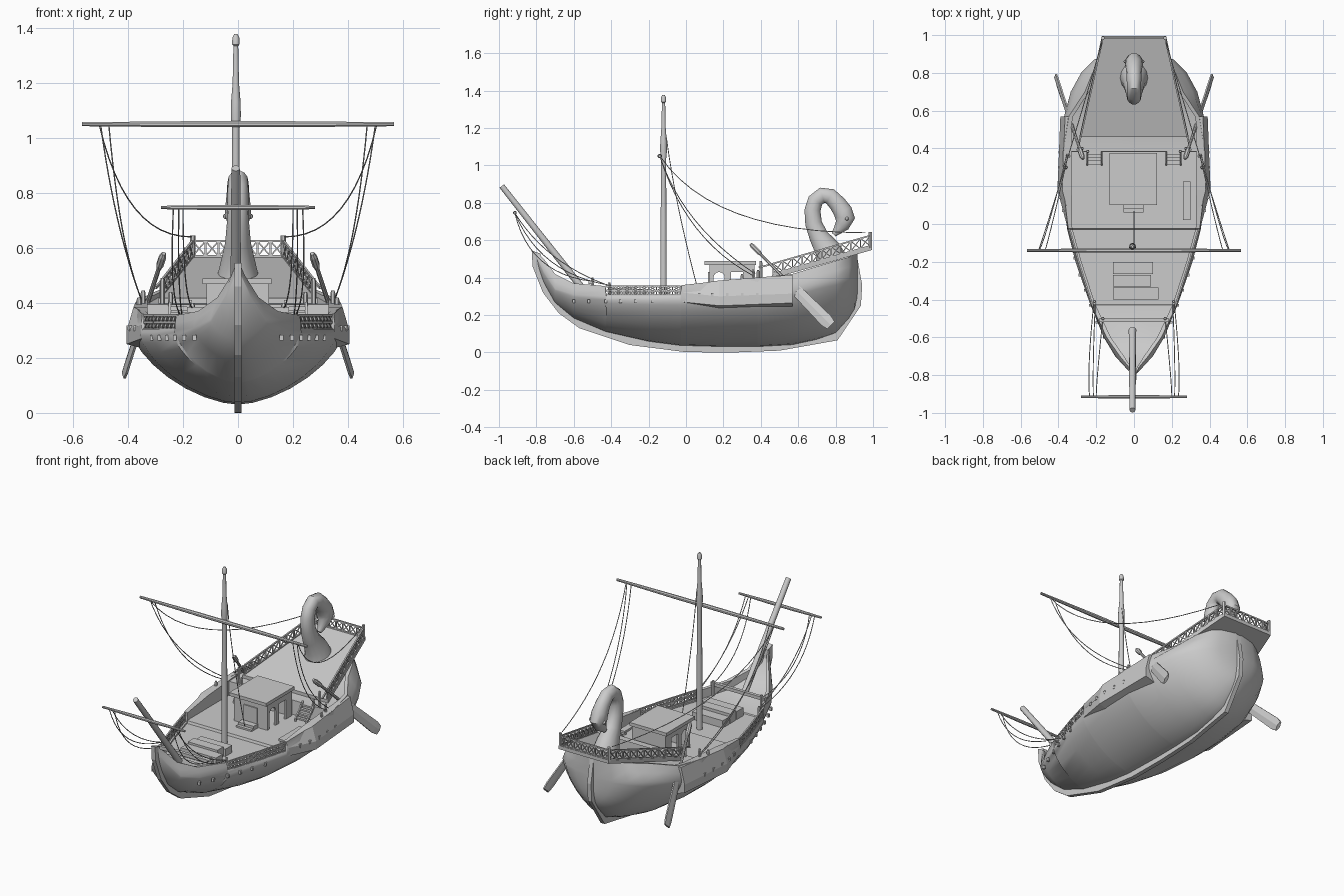
import bpy, bmesh, math
from mathutils import Vector as V


def finish(bm, name, smooth=True):
    bmesh.ops.recalc_face_normals(bm, faces=bm.faces)
    me = bpy.data.meshes.new(name)
    bm.to_mesh(me)
    bm.free()
    ob = bpy.data.objects.new(name, me)
    bpy.context.collection.objects.link(ob)
    if smooth:
        bpy.ops.object.select_all(action='DESELECT')
        ob.select_set(True)
        bpy.context.view_layer.objects.active = ob
        bpy.ops.object.shade_smooth_by_angle(angle=math.radians(38))
    return ob


def loft(bm, rings):
    vs = [[bm.verts.new(p) for p in r] for r in rings]
    n = len(vs[0])
    for a, b in zip(vs, vs[1:]):
        for i in range(n):
            j = (i + 1) % n
            bm.faces.new((a[i], a[j], b[j], b[i]))
    bm.faces.new(vs[0][::-1])
    bm.faces.new(vs[-1])


def tube(bm, pts, radii, sides=8, flat=1.0):
    pts = [V(p) for p in pts]
    if not isinstance(radii, (list, tuple)):
        radii = [radii] * len(pts)
    d = (pts[-1] - pts[0]).normalized()
    ref = V((1, 0, 0)) if abs(d.x) < .8 else V((0, 0, 1))
    rings = []
    for i, p in enumerate(pts):
        t = (pts[min(i + 1, len(pts) - 1)] - pts[max(i - 1, 0)]).normalized()
        u = t.cross(ref).normalized()
        v = t.cross(u)
        rings.append([p + radii[i] * (u * math.cos(a) + v * math.sin(a) * flat)
                      for a in (2 * math.pi * (k + .5) / sides for k in range(sides))])
    loft(bm, rings)


def box(bm, x0, x1, y0, y1, z0, z1):
    loft(bm, [[(x0, y, z0), (x1, y, z0), (x1, y, z1), (x0, y, z1)] for y in (y0, y1)])


def prism(bm, pts, vec):
    loft(bm, [pts, [V(p) + V(vec) for p in pts]])


def lattice(bm, p0, p1, h, n, tiers=1):
    p0, p1, up = V(p0), V(p1), V((0, 0, h))
    for k in range(tiers + 1):
        tube(bm, [p0 + up * k / tiers, p1 + up * k / tiers], .006, 4)
    for i in range(n + 1):
        a = p0.lerp(p1, i / n)
        tube(bm, [a, a + up], .005, 4)
        if i < n:
            b = p0.lerp(p1, (i + 1) / n)
            for k in range(tiers):
                lo, hi = up * k / tiers, up * (k + 1) / tiers
                tube(bm, [a + lo, b + hi], .0035, 4)
                tube(bm, [a + hi, b + lo], .0035, 4)


def rope(bm, a, c, b):
    a, c, b = V(a), V(c), V(b)
    tube(bm, [a * (1 - t) ** 2 + c * 2 * t * (1 - t) + b * t * t for t in [i / 12 for i in range(13)]], .0025, 5)


# Hull stations: y, keel z, half beam, beam z, top half width, top z, deck z
stations = [
    (-.795, .46, .012, .50, .012, .53, .525), (-.76, .37, .045, .43, .025, .50, .45),
    (-.70, .265, .10, .34, .075, .42, .38), (-.60, .182, .16, .31, .145, .37, .32),
    (-.43, .11, .23, .30, .225, .355, .30), (-.425, .109, .232, .28, .227, .305, .295),
    (-.2, .058, .31, .28, .30, .305, .295), (-.03, .036, .353, .28, .347, .305, .295),
    (-.025, .036, .354, .28, .348, .36, .31), (.2, .03, .385, .29, .375, .385, .31),
    (.38, .03, .385, .30, .375, .40, .31), (.385, .03, .385, .30, .375, .40, .395),
    (.57, .04, .37, .33, .345, .42, .40), (.7, .068, .335, .37, .26, .46, .45),
    (.8, .103, .28, .39, .22, .49, .48), (.87, .18, .21, .40, .17, .51, .50),
    (.9, .228, .125, .40, .11, .525, .515), (.917, .29, .02, .40, .02, .53, .52)]
bm = bmesh.new()
rings = []
for y, zk, w, zm, wt, zt, zd in stations:
    half = []
    for i in range(1, 9):
        a = i / 8 * math.pi / 2
        half.append((w * math.sin(a) ** 1.2, zm - (zm - zk) * math.cos(a) ** 1.38))
    half.append(((w + wt) / 2 + .15 * (w - wt), (zm + zt) / 2))
    ti = wt - min(.022, wt * .4)
    half += [(wt, zt), (ti, zt), (ti, zd)]
    rings.append([V((0, y, zk))] + [V((x, y, z)) for x, z in half] + [V((0, y, zd))]
                 + [V((-x, y, z)) for x, z in half[::-1]])
loft(bm, rings)
finish(bm, "hull")

# Keel with stem and stern posts
bm = bmesh.new()
keel = [(-.825, .545), (-.82, .46), (-.765, .32), (-.68, .21), (-.57, .13), (-.3, .04), (0, .002), (.25, 0),
        (.5, .01), (.81, .065), (.935, .25), (.942, .36), (.91, .54)]
rings = []
for y, z in keel:
    d = (V((0, max(-.55, min(.6, y)), .45)) - V((0, y, z))).normalized() * .05
    rings.append([V((s * .013, y, z)) + d * k for s, k in ((-1, 0), (1, 0), (1, 1), (-1, 1))])
loft(bm, rings)
finish(bm, "keel", False)

# Projecting side boxes and oar ports
bm, ports = bmesh.new(), bmesh.new()
for s in (-1, 1):
    loft(bm, [[(s * .33, y, zt), (s * (x - .025), y, zt), (s * x, y, zb + .05), (s * x, y, zb), (s * .33, y, zb - .02)]
              for x, y, zb, zt in ((.352, -.02, .27, .358), (.405, .18, .25, .385), (.39, .57, .265, .415))])
    for y, x in ((-.6, .158), (-.52, .196), (-.43, .23), (-.35, .259), (-.27, .286), (-.18, .313)):
        box(ports, s * x - .007, s * x + .007, y - .007, y + .007, .264, .284)
    for y, x in ((.07, .372), (.14, .389), (.22, .397), (.3, .394), (.38, .391)):
        box(ports, s * x - .008, s * x + .008, y - .007, y + .007, .298, .318)
finish(bm, "side_boxes", False)
finish(ports, "oar_ports", False)

# Sloping stern platform and all lattice railings
bm = bmesh.new()
prism(bm, [(-.29, .46, .395), (.29, .46, .395), (.17, .995, .548), (-.17, .995, .548)], (0, 0, .022))
finish(bm, "stern_platform", False)
bm = bmesh.new()
for s in (-1, 1):
    lattice(bm, (s * .282, .465, .42), (s * .165, .985, .57), .055, 10, 1)
    lattice(bm, (s * .22, -.43, .305), (s * .293, -.2, .305), .05, 5, 2)
    lattice(bm, (s * .293, -.2, .305), (s * .34, -.03, .305), .05, 4, 2)
    tube(bm, [(s * .165, .985, .56), (s * .165, .985, .645)], .01, 6)
    tube(bm, [(s * .30, .39, .455), (s * .28, .47, .475)], .006, 4)
lattice(bm, (-.165, .985, .57), (.165, .985, .57), .055, 7, 1)
finish(bm, "railings", False)

# Curved bird neck and head at the stern: y, z, radius
neck = [(.775, .50, .085), (.755, .555, .07), (.71, .62, .053), (.682, .69, .046), (.676, .76, .044),
        (.692, .812, .043), (.728, .841, .043), (.77, .835, .044), (.81, .795, .047), (.838, .755, .052),
        (.85, .72, .055), (.835, .68, .04), (.79, .63, .014)]
bm = bmesh.new()
tube(bm, [(0, y, z) for y, z, r in neck], [r for y, z, r in neck], 14, .88)
finish(bm, "bird_neck")
bm = bmesh.new()
for s in (-1, 1):
    eye = bmesh.ops.create_uvsphere(bm, u_segments=8, v_segments=6, radius=.01)["verts"]
    bmesh.ops.translate(bm, verts=eye, vec=(s * .045, .86, .715))
finish(bm, "bird_eyes")

# Cabin: side walls with door and window notches, end walls, roof, doorstep
bm = bmesh.new()
arch = [(.177 - .03 * math.cos(a), .40 + .03 * math.sin(a)) for a in [math.pi * i / 8 for i in range(9)]]
wall = [(.125, .305), (.147, .305)] + arch + [(.207, .305), (.24, .305), (.24, .43), (.305, .43), (.305, .305),
                                            (.365, .305), (.365, .47), (.125, .47)]
for x in (-.115, .1):
    prism(bm, [(x, y, z) for y, z in wall], (.012, 0, 0))
box(bm, -.115, .112, .125, .137, .305, .47)
box(bm, -.115, .112, .353, .365, .305, .47)
box(bm, -.045, .045, .118, .126, .31, .43)
box(bm, -.13, .122, .1, .375, .468, .488)
box(bm, -.055, .05, .08, .125, .305, .335)
box(bm, -.055, .05, .06, .08, .305, .32)
finish(bm, "cabin", False)

# Deck fittings: stairs, bench, cargo hatches, bow crossbeam, posts
bm = bmesh.new()
for s in (-1, 1):
    for i in range(4):
        box(bm, s * .21 - .035, s * .21 + .035, .315 + .018 * i, .333 + .018 * i, .325 + .02 * i, .335 + .02 * i)
    for x in (.172, .248):
        prism(bm, [(s * x - .004, .31, .305), (s * x - .004, .385, .39), (s * x - .004, .385, .41),
                   (s * x - .004, .31, .33)], (.008, 0, 0))
finish(bm, "stairs", False)
bm = bmesh.new()
box(bm, .26, .30, .02, .225, .325, .338)
for y in (.03, .2):
    box(bm, .265, .295, y, y + .015, .30, .325)
finish(bm, "bench", False)
bm = bmesh.new()
for x1, y0, y1, z in ((.10, -.265, -.2, .34), (.09, -.33, -.27, .355), (.13, -.4, -.335, .345)):
    box(bm, -.11, x1, y0, y1, .29, z)
finish(bm, "cargo_hatches", False)
bm = bmesh.new()
box(bm, -.185, .185, -.52, -.5, .365, .385)
for s in (-1, 1):
    for x, y, z0, z1 in ((.165, -.5, .30, .40), (.21, -.41, .29, .375), (.345, .36, .38, .445),
                         (.275, .4, .39, .49), (.245, .385, .39, .44), (.36, .3, .37, .42)):
        tube(bm, [(s * x, y, z0), (s * x, y, z1 - .01), (s * x, y, z1)], [.009, .009, .006], 6)
finish(bm, "posts_and_crossbeam", False)

# Mast, slanted foremast and both yards
bm = bmesh.new()
mast = [(.29, .018), (.7, .016), (1.03, .014), (1.08, .019), (1.13, .018), (1.2, .012), (1.335, .009),
        (1.34, .014), (1.365, .013), (1.378, .006)]
tube(bm, [(-.008, -.12, z) for z, r in mast], [r for z, r in mast], 12)
finish(bm, "mast")
bm = bmesh.new()
tube(bm, [(-.008, -.56, .35), (-.008, -.985, .89)], [.02, .016], 10)
finish(bm, "foremast")
for name, y, z, L, r in (("main_yard", -.14, 1.05, .567, .012), ("fore_yard", -.915, .747, .28, .010)):
    bm = bmesh.new()
    tube(bm, [(-L, y, z), (-L * .3, y, z), (L * .3, y, z), (L, y, z)], [r * .65, r, r, r * .65], 8)
    finish(bm, name)

# Steering oars
bm = bmesh.new()
for s in (-1, 1):
    a, b = V((s * .27, .345, .58)), V((s * .412, .775, .145))
    tube(bm, [a, a.lerp(b, .03), a.lerp(b, .1), a.lerp(b, .13), a.lerp(b, .6)], [.008, .014, .014, .008, .009], 8)
    rings = []
    for t, w in ((.5, .016), (.58, .03), (.94, .036), (1, .028)):
        p, n = a.lerp(b, t), V((0, .71, .70))
        rings.append([p + n * w * k + V((s * e, 0, 0)) for k, e in
                      ((-1, -.004), (0, -.011), (1, -.004), (1, .004), (0, .011), (-1, .004))])
    loft(bm, rings)
finish(bm, "steering_oars", False)

# Rigging ropes
bm = bmesh.new()
for s in (-1, 1):
    rope(bm, (s * .505, -.14, 1.05), (s * .41, .14, .64), (s * .17, .96, .64))
    rope(bm, (s * .47, -.14, 1.05), (s * .43, .0, .6), (s * .35, .36, .41))
    rope(bm, (s * .50, -.14, 1.05), (s * .45, -.02, .68), (s * .355, .37, .42))
    rope(bm, (s * .235, -.915, .745), (s * .25, -.78, .42), (s * .212, -.41, .36))
    rope(bm, (s * .215, -.915, .745), (s * .22, -.75, .48), (s * .205, -.42, .36))
    rope(bm, (s * .20, -.915, .745), (s * .20, -.84, .42), (s * .165, -.5, .38))
rope(bm, (0, -.105, 1.15), (0, -.06, .80), (0, .065, .33))
finish(bm, "rigging")
